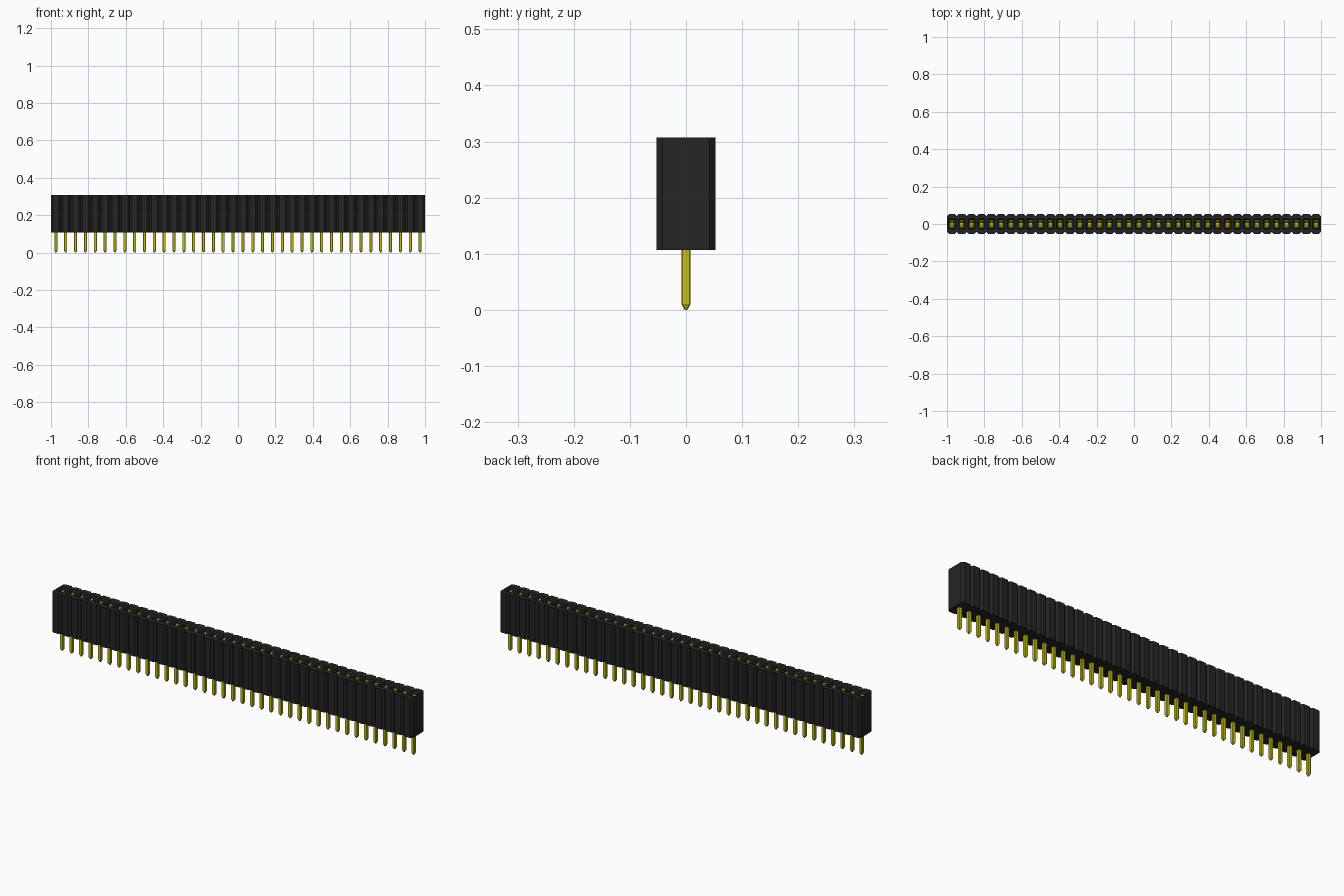
import bpy, bmesh

cube = bpy.data.objects.get("Cube")
if cube:
    bpy.data.objects.remove(cube, do_unlink=True)

COUNT = 38
PITCH = 2.0 / COUNT
Z0, Z1, FLOOR = 0.107, 0.307, 0.14
XS = [(i - (COUNT - 1) / 2) * PITCH for i in range(COUNT)]


def material(name, color, rough):
    m = bpy.data.materials.new(name)
    m.use_nodes = True
    m.diffuse_color = (*color, 1)
    b = m.node_tree.nodes["Principled BSDF"]
    b.inputs["Base Color"].default_value = (*color, 1)
    b.inputs["Roughness"].default_value = rough
    return m


black = material("black plastic", (0.018, 0.018, 0.018), 0.6)
gold = material("gold contact", (0.57, 0.53, 0.008), 0.4)


def octagon(bm, x, hx, hy, c, z):
    """Rectangle with cut corners (c = 0 gives a plain rectangle)."""
    pts = [(hx, -hy + c), (hx, hy - c), (hx - c, hy), (-hx + c, hy),
           (-hx, hy - c), (-hx, -hy + c), (-hx + c, -hy), (hx - c, -hy)]
    return [bm.verts.new((x + px, py, z)) for px, py in pts]


def loft(bm, x, sections, skip=()):
    """Join stacked sections (hx, hy, cut, z) and close both ends."""
    loops = [octagon(bm, x, *s) for s in sections]
    for k, (a, b) in enumerate(zip(loops, loops[1:])):
        for i in range(8):
            if k == 0 and i in skip:
                continue
            j = (i + 1) % 8
            bm.faces.new((a[i], a[j], b[j], b[i]))
    bm.faces.new(loops[0][::-1])
    bm.faces.new(loops[-1])


def finish(bm, name, mat):
    bmesh.ops.remove_doubles(bm, verts=bm.verts[:], dist=1e-5)
    bmesh.ops.recalc_face_normals(bm, faces=bm.faces[:])
    me = bpy.data.meshes.new(name)
    bm.to_mesh(me)
    bm.free()
    me.materials.append(mat)
    ob = bpy.data.objects.new(name, me)
    bpy.context.collection.objects.link(ob)
    return ob


# Housing: joined cells with grooves between them and a funnelled socket each
bm = bmesh.new()
for n, x in enumerate(XS):
    inner_walls = set()
    if n < COUNT - 1:
        inner_walls.add(0)
    if n > 0:
        inner_walls.add(4)
    loft(bm, x, [(PITCH / 2, 0.0525, 0.0105, Z0),
                 (PITCH / 2, 0.0525, 0.0105, Z1),
                 (0.0185, 0.026, 0, Z1),
                 (0.0155, 0.022, 0, Z1 - 0.008),
                 (0.0155, 0.022, 0, FLOOR)], inner_walls)
finish(bm, "housing", black)

# Pins: square bars with cut edges and a pointed tip
bm = bmesh.new()
for x in XS:
    loft(bm, x, [(0.0025, 0.0025, 0.0008, 0.0),
                 (0.008, 0.008, 0.002, 0.01),
                 (0.008, 0.008, 0.002, FLOOR + 0.004)])
finish(bm, "pins", gold)

# Contact springs: a pair of bent leaves in every socket
LEAF = [(0.019, FLOOR), (0.017, 0.18), (0.005, 0.265), (0.016, 0.294)]
HALF, THICK = 0.0125, 0.003
bm = bmesh.new()
for x in XS:
    for side in (-1, 1):
        rings = []
        for y, z in LEAF:
            rings.append([bm.verts.new((x + dx, side * (y + dy), z))
                          for dx, dy in ((-HALF, 0), (HALF, 0),
                                         (HALF, THICK), (-HALF, THICK))])
        for a, b in zip(rings, rings[1:]):
            for i in range(4):
                j = (i + 1) % 4
                bm.faces.new((a[i], a[j], b[j], b[i]))
        bm.faces.new(rings[0][::-1])
        bm.faces.new(rings[-1])
finish(bm, "contact_springs", gold)
